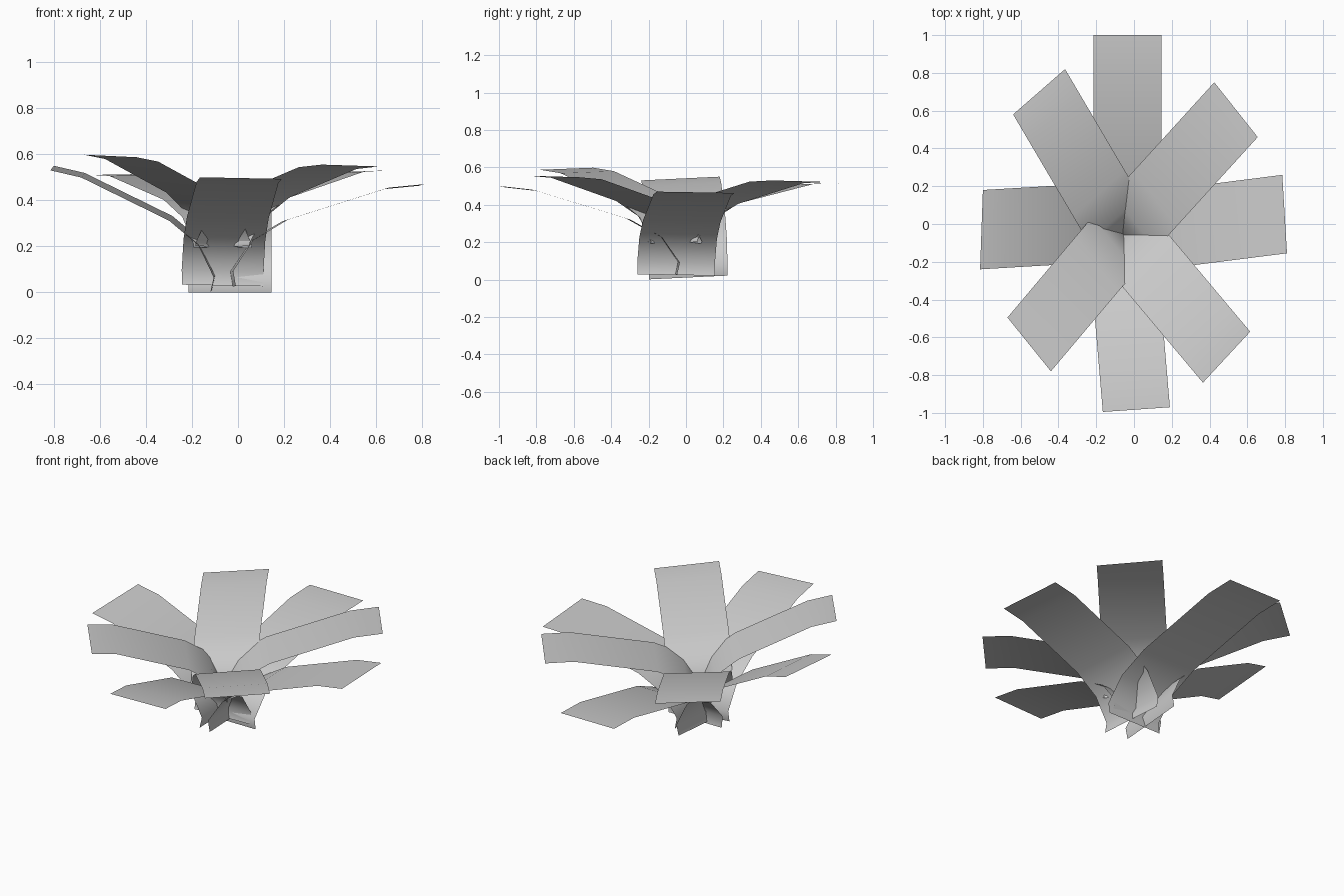
import bpy, math
from mathutils import Vector

if "Cube" in bpy.data.objects:
    bpy.data.objects.remove(bpy.data.objects["Cube"])

# single grey-white leaf colour
mat = bpy.data.materials.new("pale_grey_leaf")
mat.diffuse_color = (0.6, 0.6, 0.6, 1)
mat.use_nodes = True
mat.node_tree.nodes["Principled BSDF"].inputs["Base Color"].default_value = mat.diffuse_color

# side profile of a leaf (outward, up), measured from its pinched neck
PROFILE = [(0.015, -0.065), (0, 0), (0.097, 0.135), (0.269, 0.23), (0.778, 0.385), (0.955, 0.405)]
LENGTH = math.hypot(*PROFILE[-1])
REST = math.atan2(PROFILE[-1][1], PROFILE[-1][0])


def leaf(name, neck, tip_a, tip_b, size=1.0, foot=1.0):
    """Bent strip from the neck to the tip edge a-b, counter-clockwise from above."""
    neck, a, b = Vector(neck), Vector(tip_a), Vector(tip_b)
    half = (b - a) / 2
    run = (a + b) / 2 - neck
    flat = Vector((run.x, run.y, 0))
    tilt = math.asin(run.z / (LENGTH * size))
    reach = LENGTH * math.cos(tilt)
    c, s = math.cos(tilt - REST), math.sin(tilt - REST)
    verts, faces = [], []
    for i, (h, z) in enumerate(PROFILE):
        if i == 0:
            h, z = h * foot, z * foot
        p = neck + flat * ((h * c - z * s) / reach) + Vector((0, 0, (h * s + z * c) * size))
        verts += [p - half, p + half]
    for i in range(len(PROFILE) - 1):
        k = 2 * i
        faces.append((k, k + 2, k + 3, k + 1))
    me = bpy.data.meshes.new(name)
    me.from_pydata(verts, [], faces)
    me.materials.append(mat)
    for f in me.polygons:
        f.use_smooth = True
    ob = bpy.data.objects.new(name, me)
    bpy.context.collection.objects.link(ob)


# lower ring of four leaves
leaf("leaf_back", (-0.035, -0.047, 0.066), (0.145, 1.0, 0.39), (-0.215, 1.0, 0.39))
leaf("leaf_front", (-0.067, -0.045, 0.095), (-0.165, -0.995, 0.5), (0.19, -0.97, 0.493))
leaf("leaf_right", (-0.033, -0.053, 0.09), (0.81, -0.155, 0.47), (0.785, 0.26, 0.463))
leaf("leaf_left", (-0.098, 0.012, 0.075), (-0.8, 0.18, 0.55), (-0.815, -0.24, 0.53))

# upper ring of four leaves, slightly smaller with a short foot
leaf("leaf_back_right", (-0.065, -0.06, 0.21), (0.655, 0.46, 0.53), (0.425, 0.75, 0.522), 0.95, 0.2)
leaf("leaf_back_left", (-0.055, -0.06, 0.21), (-0.365, 0.82, 0.515), (-0.64, 0.58, 0.51), 0.95, 0.2)
leaf("leaf_front_left", (-0.055, -0.045, 0.21), (-0.67, -0.495, 0.598), (-0.44, -0.78, 0.587), 0.95, 0.2)
leaf("leaf_front_right", (-0.06, -0.05, 0.21), (0.365, -0.84, 0.555), (0.615, -0.57, 0.547), 0.95, 0.2)
